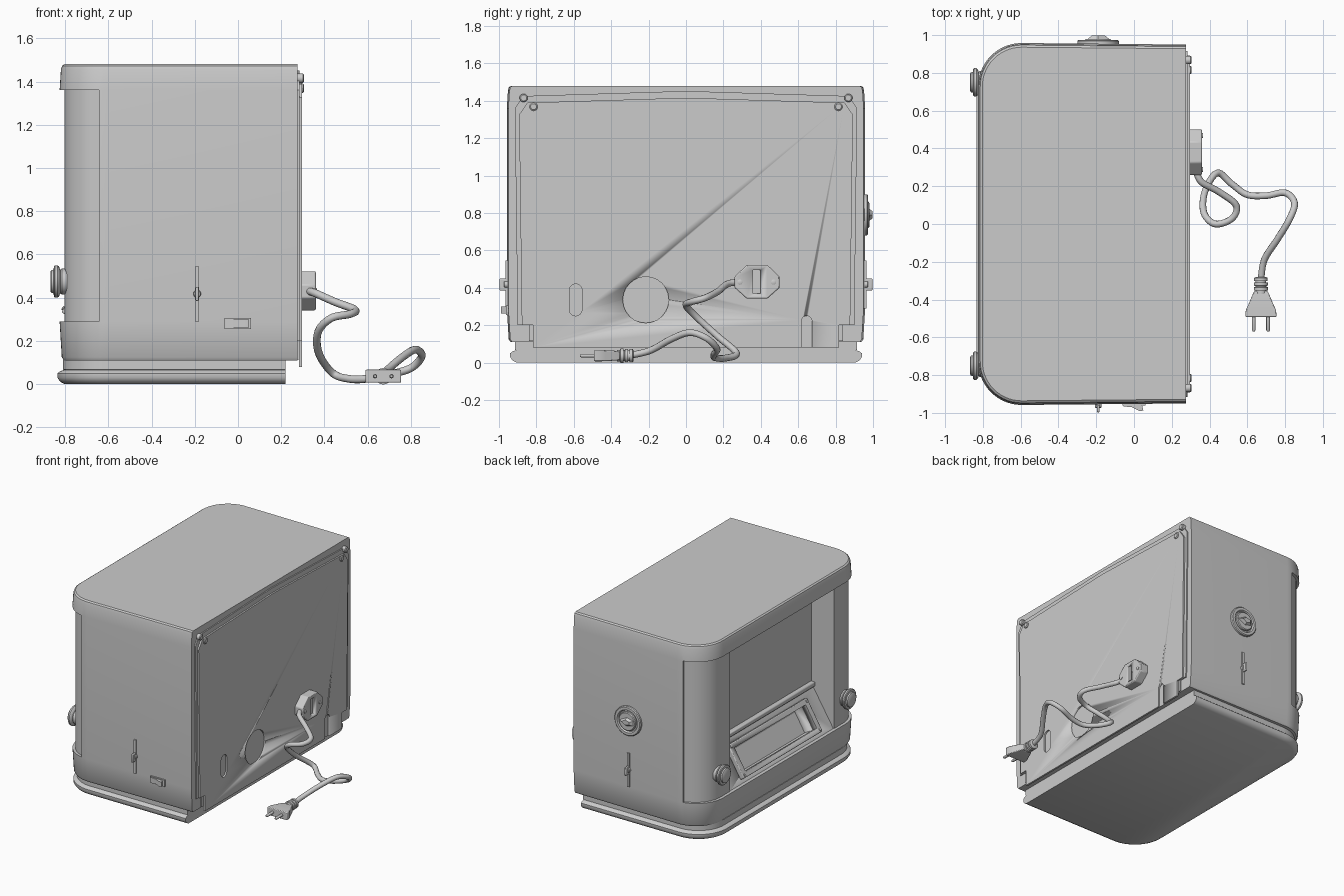
import bpy, bmesh, math
from mathutils import Vector, Matrix

if "Cube" in bpy.data.objects:
    bpy.data.objects.remove(bpy.data.objects["Cube"])

AX = {'x': lambda t, a, b: (t, a, b), 'y': lambda t, a, b: (a, t, b), 'z': lambda t, a, b: (a, b, t)}


def loft(name, rings, angle=35):
    """Skin equal-length 3D rings and cap both ends."""
    bm = bmesh.new()
    vs = [[bm.verts.new(p) for p in r] for r in rings]
    n = len(vs[0])
    for r, s in zip(vs, vs[1:]):
        for i in range(n):
            bm.faces.new((r[i], r[(i + 1) % n], s[(i + 1) % n], s[i]))
    bm.faces.new(vs[0])
    bm.faces.new(vs[-1])
    bmesh.ops.recalc_face_normals(bm, faces=bm.faces)
    me = bpy.data.meshes.new(name)
    bm.to_mesh(me)
    bm.free()
    ob = bpy.data.objects.new(name, me)
    bpy.context.collection.objects.link(ob)
    activate(ob)
    bpy.ops.object.shade_smooth_by_angle(angle=math.radians(angle))
    return ob


def activate(ob):
    bpy.ops.object.select_all(action='DESELECT')
    ob.select_set(True)
    bpy.context.view_layer.objects.active = ob


def prism(name, pts, lo, hi, axis):
    return loft(name, [[AX[axis](t, *p) for p in pts] for t in (lo, hi)])


def lathe(name, profile, axis, ca, cb, n=32):
    """Profile of (position along axis, radius) turned about a centre."""
    ang = [2 * math.pi * i / n for i in range(n)]
    return loft(name, [[AX[axis](t, ca + r * math.cos(k), cb + r * math.sin(k)) for k in ang]
                       for t, r in profile])


def box(name, x, y, z):
    return prism(name, [(x[0], y[0]), (x[1], y[0]), (x[1], y[1]), (x[0], y[1])], z[0], z[1], 'z')


def bevel(ob, w, seg=2):
    m = ob.modifiers.new('bevel', 'BEVEL')
    m.width, m.segments, m.limit_method = w, seg, 'ANGLE'
    activate(ob)
    bpy.ops.object.modifier_apply(modifier=m.name)
    return ob


def cut(ob, cutter, keep=False):
    m = ob.modifiers.new('cut', 'BOOLEAN')
    m.operation, m.solver, m.object = 'DIFFERENCE', 'EXACT', cutter
    activate(ob)
    bpy.ops.object.modifier_apply(modifier=m.name)
    if not keep:
        bpy.data.objects.remove(cutter)
    return ob


def corner(xf, yh, r, n=14):
    """Quarter arc from the straight side to the rounded front, +y half."""
    return [(xf + r - r * math.sin(math.pi / 2 * i / n), yh - r + r * math.cos(math.pi / 2 * i / n))
            for i in range(n + 1)]


def both(half):
    return half + [(x, -y) for x, y in reversed(half)]


def plan(xf, yh, r, xr, yr):
    return both([(xr, yr)] + corner(xf, yh, r))


# Cabinet: rounded hull, then recessed columns and front opening
hull = [(.11, .02), (.125, .01), (.29, 0), (1.36, 0), (1.455, .006), (1.472, .011), (1.48, .022)]
cabinet = loft('cabinet', [[(x, y, z) for x, y in plan(-.825 + i, .958 - i, .23 - i, .275, .95 - i)]
                           for z, i in hull])
arc = [p for p in corner(-.803, .94, .21) if p[0] < -.645]
half = [(-1, 1.2), (-.642, 1.2), (-.642, .938)] + arc + [(-.803, .62), (-.615, .62)]
cut(cabinet, prism('cutter', both(half), .29, 1.36, 'z'))
activate(cabinet)
bpy.ops.object.shade_smooth_by_angle(angle=math.radians(35))

# Plinth with bulging foot and narrower neck
foot = [(0, .035), (.012, .012), (.03, 0), (.05, 0), (.06, .012), (.066, .03), (.068, .025), (.112, .025)]
loft('plinth', [[(x, y, z) for x, y in plan(-.835 + i, .94 - i, .24 - i, .22, .94 - i)] for z, i in foot])

# Sloping apron in the opening, dial frame and its deep window
apron = prism('dial_apron', [(-.802, .285), (-.61, .285), (-.61, .57), (-.625, .57)], -.62, .62, 'y')
tilt = Matrix.Translation((-.735, 0, .433)) @ Matrix.Rotation(math.radians(31), 4, 'Y')
frame = bevel(box('dial_frame', (-.018, .02), (-.47, .47), (-.128, .128)), .006)
window = box('cutter', (-.1, .1), (-.425, .425), (-.09, .09))
for o in (frame, window):
    o.data.transform(tilt)
cut(apron, window, keep=True)
cut(frame, window)
for sy in (-1, 1):
    for z in (-.108, .108):
        s = lathe('dial_frame_screw', [(-.018, .01), (-.024, .01), (-.026, .006)], 'x', sy * .45, z, 10)
        s.data.transform(tilt)
bevel(box('grille_ledge', (-.65, -.61), (-.62, .62), (.57, .605)), .008)

# Front control knobs
for sy in (-1, 1):
    lathe('front_knob', [(-.79, .058), (-.815, .06), (-.822, .055), (-.828, .07), (-.835, .075), (-.846, .075),
                         (-.851, .07), (-.853, .055), (-.863, .053), (-.868, .045)], 'x', sy * .75, .475)

# Side sliders: slot plate plus thumb tab on both ends
for sy in (-1, 1):
    box('slider_track', (-.198, -.18), sorted((sy * .94, sy * .964)), (.29, .545))
    bevel(box('slider_tab', (-.196, -.182), sorted((sy * .94, sy * .997)), (.385, .45)), .005)
    lathe('slider_hub', [(sy * .94, .018), (sy * .97, .018), (sy * .974, .014)], 'y', -.189, .418, 16)

# Rocker switch on the -y end
box('switch_frame', (-.062, .06), (-.962, -.94), (.255, .306))
prism('switch_rocker', [(-.055, -.95), (.04, -.95), (.05, -.988), (.03, -.99), (-.01, -.97), (-.055, -.966)],
      .262, .299, 'z')

# Rotary selector on the +y end
lathe('selector_ring', [(.94, .11), (.968, .11), (.974, .104), (.974, .085), (.962, .078)], 'y', -.19, .79, 40)
lathe('selector_disc', [(.94, .07), (.975, .07), (.98, .064)], 'y', -.19, .79, 40)
loft('selector_pointer', [[(-.19 + a * k, y, .79 + b * k) for a, b in [(-.06, -.02), (-.06, .02), (.0, .035),
     (.065, 0), (0, -.035)]] for y, k in ((.975, 1), (.998, .55))])

# Back panels with gabled top
def gable(s, z0):
    h = [(-.84 * s, z0), (-.84 * s, .2), (-.9 * s, .2), (-.915 * s, 1.36 * s), (-.87 * s, 1.425 * s)]
    return h + [(0, 1.452 * s)] + [(-y, z) for y, z in reversed(h)]


prism('back_gasket', gable(1, .115), .27, .284, 'x')
panel = prism('back_panel', gable(.975, .08), .282, .296, 'x')


def stadium(y, z0, z1, r, n=12):
    a = [math.pi * i / n for i in range(n + 1)]
    return [(y + r * math.cos(k), z1 - r + r * math.sin(k)) for k in a] + \
           [(y - r * math.cos(k), z0 + r - r * math.sin(k)) for k in a]


for y, z0, z1, r in [(-.59, .25, .42, .034), (.645, .02, .25, .028), (-.215, .212, .459, .1232)]:
    cut(panel, prism('cutter', stadium(y, z0, z1, r), .2838, .4, 'x'))

# Panel screws
for sy in (-1, 1):
    for y, z in ((.868, 1.415), (.815, 1.368)):
        lathe('panel_screw', [(.27, .022), (.3, .022), (.305, .016)], 'x', sy * y, z, 20)

# Mains connector: octagonal block with slot and two pins
c = [(.26, .40), (.26, .46), (.325, .522), (.435, .522), (.5, .46), (.5, .40), (.435, .342), (.325, .342)]
conn = bevel(prism('mains_connector', c, .29, .36, 'x'), .006)
cut(conn, prism('cutter', [(.358, .37), (.398, .37), (.398, .494), (.358, .494)], .345, .5, 'x'))
for y in (.288, .468):
    lathe('connector_pin', [(.34, .014), (.364, .014), (.366, .01)], 'x', y, .43, 16)

# Mains cable as a smooth tube
path = [(.33, .275, .43), (.36, .22, .42), (.45, .17, .38), (.54, .10, .345), (.52, .03, .325), (.43, 0, .305),
        (.37, .06, .24), (.375, .17, .14), (.44, .27, .05), (.52, .21, .024), (.6, .155, .026), (.7, .15, .045),
        (.8, .165, .075), (.85, .11, .13), (.82, .02, .16), (.76, -.08, .125), (.69, -.19, .065), (.672, -.3, .038)]
cu = bpy.data.curves.new('mains_cable', 'CURVE')
cu.dimensions, cu.bevel_depth, cu.bevel_resolution, cu.resolution_u = '3D', .018, 3, 8
sp = cu.splines.new('BEZIER')
sp.bezier_points.add(len(path) - 1)
for i, (b, p) in enumerate(zip(sp.bezier_points, path)):
    b.co = p
    t = (Vector(path[min(i + 1, len(path) - 1)]) - Vector(path[max(i - 1, 0)])) / 6
    b.handle_left_type = b.handle_right_type = 'FREE'
    b.handle_left, b.handle_right = b.co - t, b.co + t
cu.use_fill_caps = True
bpy.context.collection.objects.link(bpy.data.objects.new('mains_cable', cu))

# Mains plug: ribbed sleeve, flared body, two pins
ribs = [(-.28, .026)]
for i in range(3):
    y, r = -.285 - i * .025, .036 + i * .001
    ribs += [(y, r), (y - .016, r), (y - .018, r - .008), (y - .024, r - .008)]
lathe('plug_sleeve', ribs + [(-.37, .03)], 'y', .672, .037, 20)
body = [(-.355, .035, .022), (-.375, .045, .026), (-.43, .068, .029), (-.455, .08, .03), (-.492, .083, .03)]
bevel(loft('plug_body', [[(.672 + a * w, y, .037 + b * h) for a, b in ((-1, -1), (1, -1), (1, 1), (-1, 1))]
                         for y, w, h in body]), .005)
for x in (.634, .71):
    lathe('plug_pin', [(-.48, .01), (-.56, .01), (-.568, .006)], 'y', x, .037, 14)
